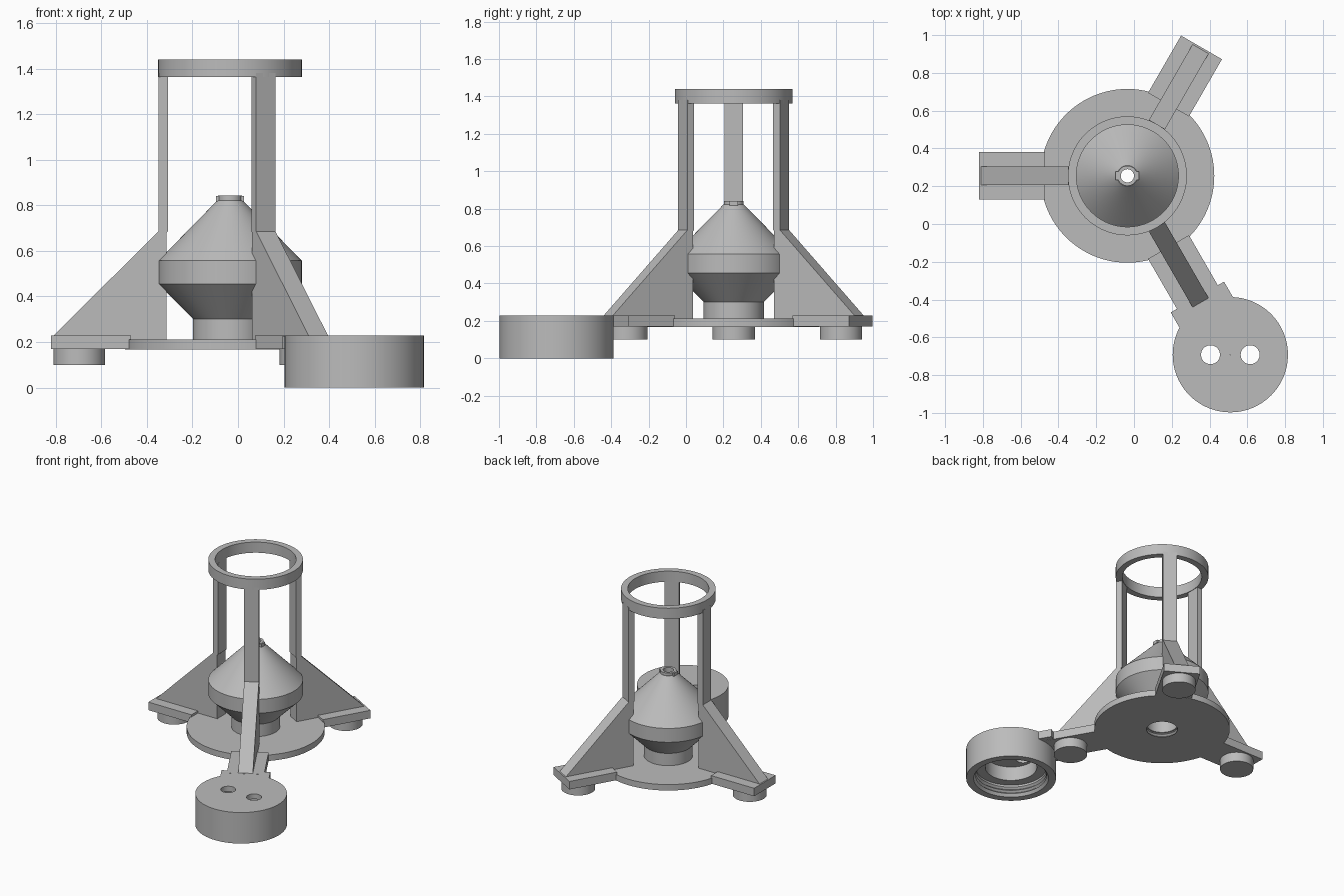
import bpy, bmesh, math
from mathutils import Matrix, Vector

if "Cube" in bpy.data.objects:
    bpy.data.objects.remove(bpy.data.objects["Cube"], do_unlink=True)

grey = bpy.data.materials.new("light grey plastic")
grey.use_nodes = True
COLOR = (0.5, 0.5, 0.5, 1)
grey.diffuse_color = COLOR
grey.node_tree.nodes["Principled BSDF"].inputs["Base Color"].default_value = COLOR

CX, CY = -0.035, 0.255          # axis of the stand
DOCK = Vector((0.51, -0.692, 0))  # axis of the side cap


def finish(name, bm, matrix):
    bmesh.ops.recalc_face_normals(bm, faces=bm.faces)
    bm.transform(matrix)
    mesh = bpy.data.meshes.new(name)
    bm.to_mesh(mesh)
    bm.free()
    mesh.materials.append(grey)
    obj = bpy.data.objects.new(name, mesh)
    bpy.context.collection.objects.link(obj)
    return obj


def smooth(obj):
    bpy.ops.object.select_all(action="DESELECT")
    obj.select_set(True)
    bpy.context.view_layer.objects.active = obj
    bpy.ops.object.shade_smooth_by_angle(angle=math.radians(30))


def lathe(name, profile, x, y, segments=96):
    """Revolve a closed (radius, z) outline about a vertical axis."""
    bm = bmesh.new()
    rings = []
    for i in range(segments):
        a = 2 * math.pi * i / segments
        rings.append([bm.verts.new((r * math.cos(a), r * math.sin(a), z)) for r, z in profile])
    n = len(profile)
    for i in range(segments):
        p, q = rings[i], rings[(i + 1) % segments]
        for j in range(n):
            k = (j + 1) % n
            bm.faces.new((p[j], q[j], q[k], p[k]))
    obj = finish(name, bm, Matrix.Translation((x, y, 0)))
    smooth(obj)
    return obj


def cylinder(name, radius, z0, z1, matrix):
    bm = bmesh.new()
    bmesh.ops.create_cone(bm, cap_ends=True, segments=64, radius1=radius, radius2=radius,
                          depth=z1 - z0, matrix=Matrix.Translation((0, 0, (z0 + z1) / 2)))
    obj = finish(name, bm, matrix)
    smooth(obj)
    return obj


def slab(name, outline, width, matrix):
    """Extrude an (x, z) outline symmetrically along y."""
    bm = bmesh.new()
    face = bm.faces.new([bm.verts.new((x, -width / 2, z)) for x, z in outline])
    ext = bmesh.ops.extrude_face_region(bm, geom=[face])
    moved = [v for v in ext["geom"] if isinstance(v, bmesh.types.BMVert)]
    bmesh.ops.translate(bm, verts=moved, vec=(0, width, 0))
    return finish(name, bm, matrix)


def box(name, x0, x1, z0, z1, width, matrix):
    return slab(name, [(x0, z0), (x1, z0), (x1, z1), (x0, z1)], width, matrix)


def thread(radius, depth, z0, z1, turns):
    """Zigzag profile of a threaded bore, from bottom to top."""
    step = (z1 - z0) / (2 * turns)
    return [(radius + depth * (i % 2), z0 + i * step) for i in range(2 * turns + 1)]


# Base plate with a threaded hole
lathe("base_plate", [(0.46, 0.212), (0.46, 0.168)] + thread(0.105, 0.012, 0.168, 0.212, 2), CX, CY)

# Hollow double-cone body
lathe("body", [
    (0.105, 0.205), (0.162, 0.205), (0.162, 0.302), (0.315, 0.455), (0.315, 0.557),
    (0.055, 0.822), (0.035, 0.822), (0.035, 0.79), (0.27, 0.54), (0.27, 0.47), (0.105, 0.305),
], CX, CY)

# Nozzle tip with side lugs
lathe("nozzle_tip", [(0.053, 0.815), (0.053, 0.842), (0.035, 0.842), (0.035, 0.815)], CX, CY)
for side, turn in (("left", 0), ("right", math.pi)):
    box(f"nozzle_lug_{side}", 0.042, 0.062, 0.817, 0.84, 0.045,
        Matrix.Translation((CX, CY, 0)) @ Matrix.Rotation(turn, 4, "Z"))

# Top ring
lathe("top_ring", [(0.315, 1.362), (0.315, 1.44), (0.27, 1.44), (0.27, 1.362)], CX, CY)

# Three legs: foot plate, foot, and fin with upright post
for name, degrees in (("right", 180), ("back", 60), ("front", -60)):
    m = Matrix.Translation((CX, CY, 0)) @ Matrix.Rotation(math.radians(degrees), 4, "Z")
    box(f"{name}_foot_plate", 0.435, 0.785, 0.169, 0.228, 0.25, m)
    cylinder(f"{name}_foot", 0.113, 0.1, 0.172, m @ Matrix.Translation((0.662, 0, 0)))
    slab(f"{name}_fin_and_post", [
        (0.278, 0.2), (0.775, 0.2), (0.775, 0.228), (0.3145, 0.685),
        (0.3145, 1.38), (0.272, 1.38), (0.272, 0.685), (0.278, 0.68),
    ], 0.098, m)
    if name == "front":
        box("cap_connector", 0.741, 0.85, 0.17, 0.2275, 0.326, m)

# Side cap, open and threaded underneath, with two holes in its top
cap = lathe("side_cap", [(0.305, 0), (0.305, 0.228), (0.001, 0.228), (0.001, 0.19), (0.175, 0.19),
                         (0.175, 0.085), (0.24, 0.085)] + thread(0.24, 0.014, 0.02, 0.07, 2)[::-1]
            + [(0.255, 0)], DOCK.x, DOCK.y)
for sign in (-1, 1):
    cutter = cylinder("hole_cutter", 0.05, 0.15, 0.3,
                      Matrix.Translation(DOCK + Vector((sign * 0.105, 0, 0))))
    cutter.hide_render = True
    mod = cap.modifiers.new("hole", "BOOLEAN")
    mod.operation = "DIFFERENCE"
    mod.solver = "EXACT"
    mod.object = cutter
    bpy.ops.object.select_all(action="DESELECT")
    cap.select_set(True)
    bpy.context.view_layer.objects.active = cap
    # Cut before the smoothing modifier, if there is one
    bpy.ops.object.modifier_move_to_index(modifier=mod.name, index=0)
    bpy.ops.object.modifier_apply(modifier=mod.name)
    bpy.data.objects.remove(cutter, do_unlink=True)
smooth(cap)
